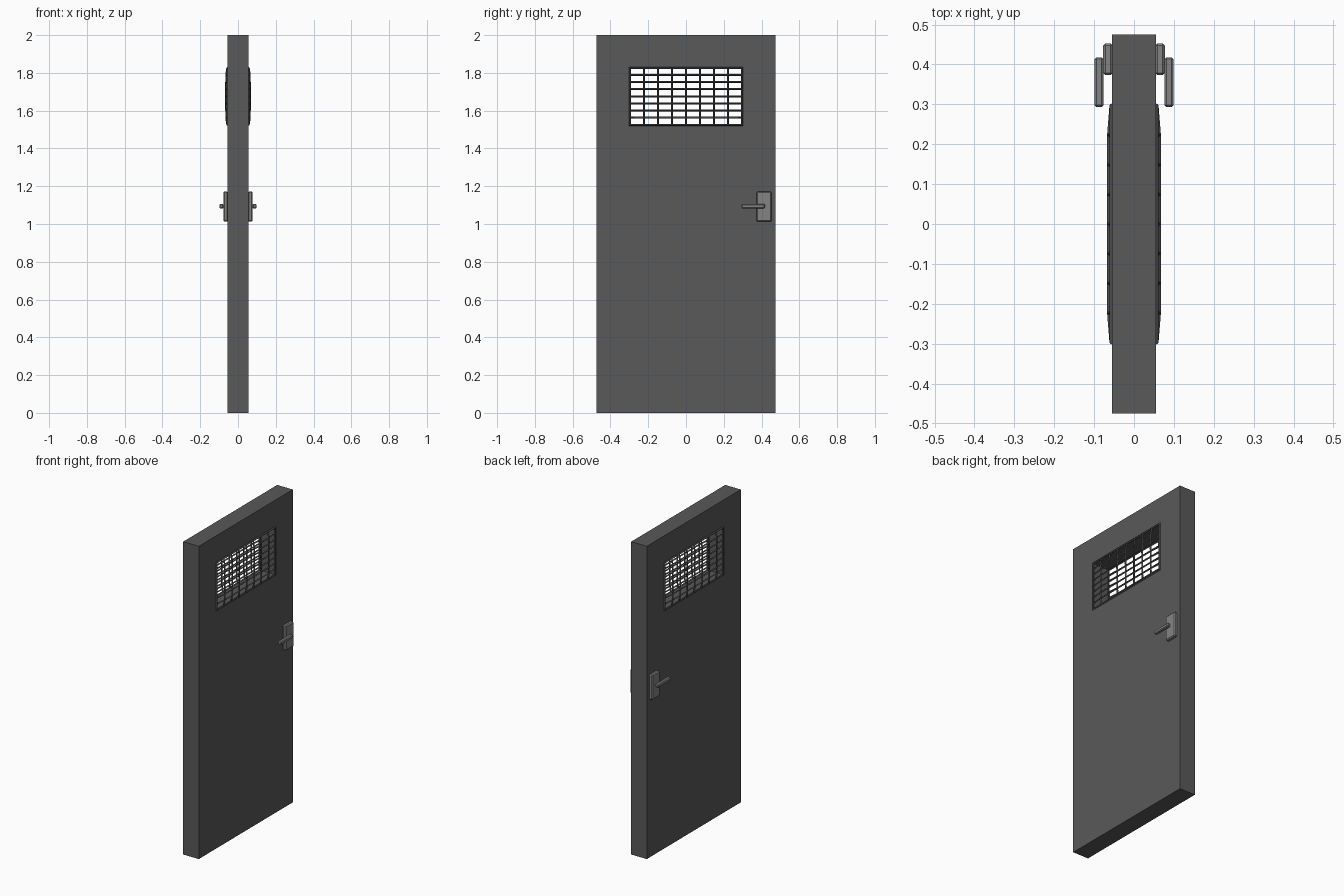
import bpy, bmesh

if "Cube" in bpy.data.objects:
    bpy.data.objects.remove(bpy.data.objects["Cube"])

W, T = 0.475, 0.055               # half width and half thickness of the door
Y0, Y1, Z0, Z1 = -0.295, 0.295, 1.525, 1.825   # window opening


def material(name, g):
    m = bpy.data.materials.new(name)
    m.diffuse_color = (g, g, g, 1)
    m.use_nodes = True
    m.node_tree.nodes["Principled BSDF"].inputs["Base Color"].default_value = m.diffuse_color
    return m


def finish(name, bm, mat):
    bmesh.ops.recalc_face_normals(bm, faces=bm.faces)
    me = bpy.data.meshes.new(name)
    bm.to_mesh(me)
    bm.free()
    me.materials.append(mat)
    ob = bpy.data.objects.new(name, me)
    bpy.context.collection.objects.link(ob)
    return ob


def box(name, x, y, z, mat, bevel):
    bm = bmesh.new()
    bmesh.ops.create_cube(bm, size=1)
    for v in bm.verts:
        v.co = [r[0] + (c + 0.5) * (r[1] - r[0]) for c, r in zip(v.co, (x, y, z))]
    ob = finish(name, bm, mat)
    b = ob.modifiers.new("soft_edges", 'BEVEL')
    b.width, b.segments = bevel, 1
    return ob


def mirror_x(ob):
    m = ob.modifiers.new("other_side", 'MIRROR')
    m.use_axis = (True, False, False)


door_grey = material("door_grey", 0.1)
wire_grey = material("wire_grey", 0.08)
metal = material("handle_metal", 0.23)

# Door slab: ring of faces around the window, extruded through the thickness
bm = bmesh.new()
outer = [bm.verts.new((-T, y, z)) for y, z in ((-W, 0), (W, 0), (W, 2), (-W, 2))]
inner = [bm.verts.new((-T, y, z)) for y, z in ((Y0, Z0), (Y1, Z0), (Y1, Z1), (Y0, Z1))]
for i in range(4):
    j = (i + 1) % 4
    bm.faces.new((outer[i], outer[j], inner[j], inner[i]))
ext = bmesh.ops.extrude_face_region(bm, geom=bm.faces[:], use_keep_orig=True)
for v in ext["geom"]:
    if isinstance(v, bmesh.types.BMVert):
        v.co.x = T
finish("door_slab", bm, door_grey)

# Window grille: 8 x 8 wire mesh bulging outward, rim sunk into the door face
N = 8
bm = bmesh.new()
grid = [[bm.verts.new((0.056 if i in (0, N) or j in (0, N) else 0.062,
                       -0.297 + 0.594 * i / N, 1.525 + 0.302 * j / N))
         for j in range(N + 1)] for i in range(N + 1)]
for i in range(N):
    for j in range(N):
        bm.faces.new((grid[i][j], grid[i + 1][j], grid[i + 1][j + 1], grid[i][j + 1]))
grille = finish("window_grille", bm, wire_grey)
wire = grille.modifiers.new("wires", 'WIREFRAME')
wire.thickness = 0.011
wire.use_boundary = True
wire.use_even_offset = True
mirror_x(grille)

# Handle: back plate and lever on both faces
mirror_x(box("handle_plate", (T - 0.002, 0.078), (0.373, 0.453), (1.012, 1.172), metal, 0.006))
mirror_x(box("handle_lever", (0.076, 0.099), (0.293, 0.418), (1.083, 1.106), metal, 0.005))
